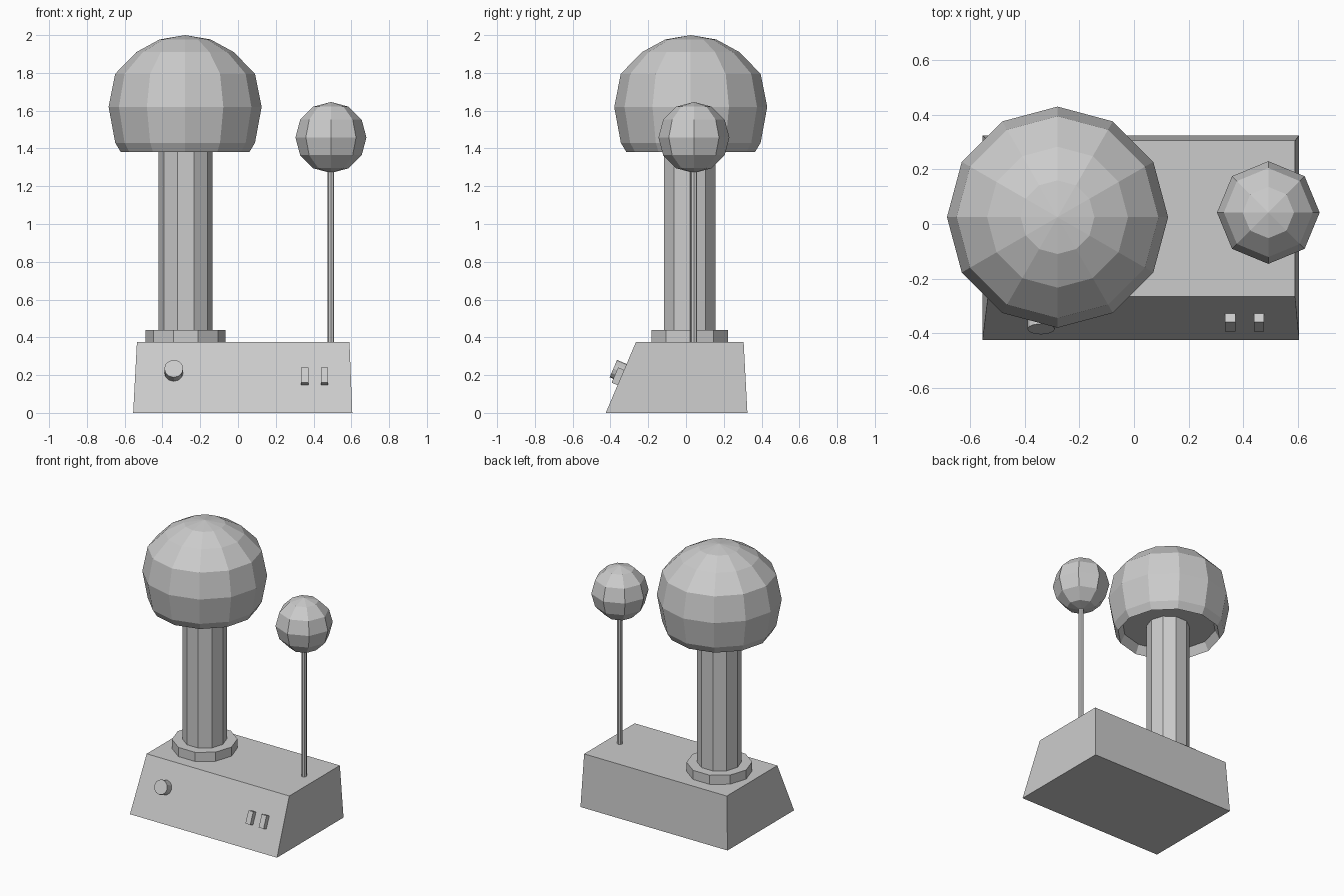
import bpy, bmesh
from math import cos, sin, pi, atan2
from mathutils import Matrix, Vector

if "Cube" in bpy.data.objects:
    bpy.data.objects.remove(bpy.data.objects["Cube"])


def finish(name, bm, matrix=None):
    bmesh.ops.remove_doubles(bm, verts=bm.verts, dist=1e-5)
    bmesh.ops.recalc_face_normals(bm, faces=bm.faces)
    mesh = bpy.data.meshes.new(name)
    bm.to_mesh(mesh)
    bm.free()
    ob = bpy.data.objects.new(name, mesh)
    bpy.context.collection.objects.link(ob)
    if matrix is not None:
        ob.matrix_world = matrix
    return ob


def lathe(name, profile, sides, x, y):
    """Turn a (radius, z) profile around a vertical axis; flat ends are capped."""
    bm = bmesh.new()
    rings = [[bm.verts.new((r * cos(2 * pi * i / sides), r * sin(2 * pi * i / sides), z))
              for i in range(sides)] if r > 0 else [bm.verts.new((0, 0, z))]
             for r, z in profile]
    for a, b in zip(rings, rings[1:]):
        for i in range(sides):
            j = (i + 1) % sides
            if len(a) == 1:
                bm.faces.new((a[0], b[i], b[j]))
            elif len(b) == 1:
                bm.faces.new((a[i], a[j], b[0]))
            else:
                bm.faces.new((a[i], a[j], b[j], b[i]))
    for ring in (rings[0], rings[-1]):
        if len(ring) > 1:
            bm.faces.new(ring)
    return finish(name, bm, Matrix.Translation((x, y, 0)))


# Base box with a sloping control panel at the front
H = 0.375
bm = bmesh.new()
bmesh.ops.create_cube(bm, size=1)
for v in bm.verts:
    x0, x1, y0, y1 = (-0.535, 0.59, -0.265, 0.305) if v.co.z > 0 else (-0.555, 0.605, -0.425, 0.325)
    v.co = (x1 if v.co.x > 0 else x0, y1 if v.co.y > 0 else y0, H if v.co.z > 0 else 0)
finish("base", bm)

# Column with its collar
CX, CY = -0.277, 0.02
lathe("collar", [(0.212, H), (0.212, 0.44)], 10, CX, CY)
lathe("column", [(0.143, H), (0.143, 1.46)], 10, CX, CY)

# Large dome with a recessed underside
lathe("dome", [(0, 1.44), (0.31, 1.44), (0.34, 1.38), (0.37, 1.43), (0.405, 1.62),
               (0.37, 1.795), (0.258, 1.91), (0.135, 1.977), (0, 2.0)], 12, -0.28, 0.025)

# Discharge ball on its thin rod
BX, BY, BZ, R = 0.492, 0.042, 1.458, 0.188
lathe("rod", [(0.0175, H), (0.0175, 1.3)], 8, BX, BY)
lathe("ball", [(0 if k in (0, 6) else R * sin(k * pi / 6), BZ - R * cos(k * pi / 6))
               for k in range(7)], 8, BX, BY)


def on_panel(x, z):
    """Matrix whose local z points out of the sloping panel."""
    tilt = Matrix.Rotation(atan2(H, 0.16), 4, 'X')
    return Matrix.Translation((x, -0.425 + 0.16 * z / H, z)) @ tilt


# Control knob
bm = bmesh.new()
bmesh.ops.create_cone(bm, cap_ends=True, segments=12, radius1=0.05, radius2=0.05, depth=0.06,
                      matrix=Matrix.Translation((0, 0, 0.025)))
finish("knob", bm, on_panel(-0.34, 0.213))

# Two switches
for n, x in enumerate((0.353, 0.458)):
    bm = bmesh.new()
    bmesh.ops.create_cube(bm, size=1)
    bmesh.ops.scale(bm, vec=Vector((0.038, 0.088, 0.038)), verts=bm.verts)
    bmesh.ops.translate(bm, vec=Vector((0, 0, 0.015)), verts=bm.verts)
    finish(f"switch_{n + 1}", bm, on_panel(x, 0.187))
